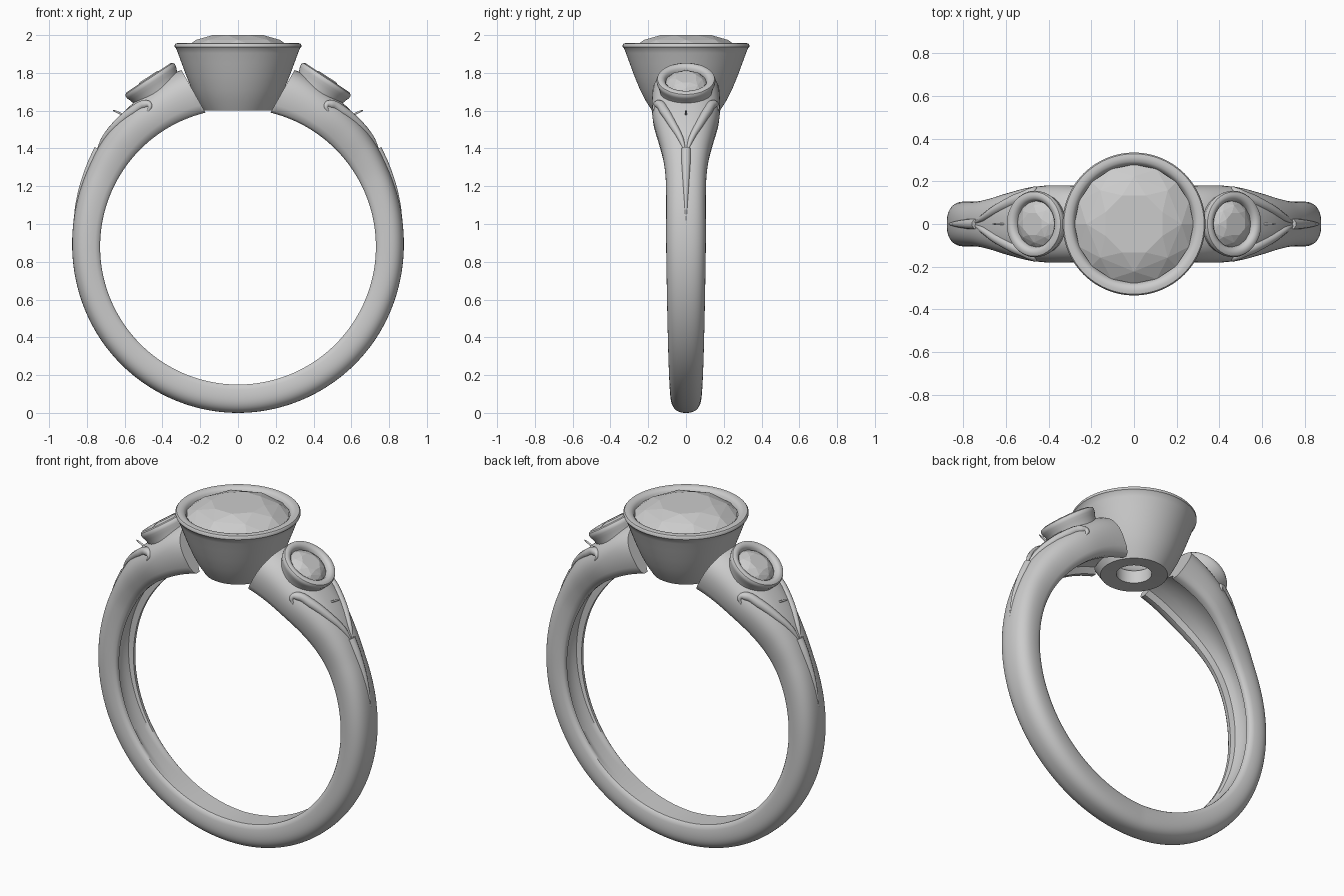
import bpy, bmesh
from math import sin, cos, pi, radians
from mathutils import Vector, Matrix

if "Cube" in bpy.data.objects:
    bpy.data.objects.remove(bpy.data.objects["Cube"])

CZ, RIN = 0.88, 0.73   # finger hole centre height and radius
# (degrees from the top, outer radius, half width)
KEYS = [(5, .985, .172), (20, .98, .180), (30, .955, .180), (36, .942, .172),
        (45, .925, .147), (54, .908, .122), (64, .893, .107), (90, .878, .105),
        (135, .878, .094), (180, .880, .080)]


def interp(phi, c):
    """Smooth interpolation of the shank keys."""
    def slope(i):
        a, b = KEYS[max(i - 1, 0)], KEYS[min(i + 1, len(KEYS) - 1)]
        return (b[c] - a[c]) / (b[0] - a[0])
    for i in range(len(KEYS) - 1):
        k0, k1 = KEYS[i], KEYS[i + 1]
        if phi <= k1[0]:
            h = k1[0] - k0[0]
            t = (phi - k0[0]) / h
            return ((2*t**3 - 3*t*t + 1) * k0[c] + (t**3 - 2*t*t + t) * h * slope(i)
                    + (3*t*t - 2*t**3) * k1[c] + (t**3 - t*t) * h * slope(i + 1))
    return KEYS[-1][c]


def place(phi, r, y):
    p = radians(phi)
    return Vector((r * sin(p), y, CZ + r * cos(p)))


def surf(phi, a, lift=0.0):
    """Point on the outer shank surface; a = degrees from its centre line."""
    h, w = interp(phi, 1) - RIN, interp(phi, 2)
    s, c = sin(radians(a)), cos(radians(a))
    e = 2 / 2.5
    y = w * abs(s) ** e * (1 if s >= 0 else -1)
    r = RIN + h * (.4 + .6 * max(c, 0) ** e)
    return place(phi, r + lift * c, y + lift * s)


def add(name, bm, matrix=Matrix(), smooth=True):
    bmesh.ops.recalc_face_normals(bm, faces=bm.faces[:])
    me = bpy.data.meshes.new(name)
    bm.to_mesh(me)
    bm.free()
    ob = bpy.data.objects.new(name, me)
    ob.matrix_world = matrix
    bpy.context.collection.objects.link(ob)
    if smooth:
        bpy.ops.object.select_all(action='DESELECT')
        ob.select_set(True)
        bpy.context.view_layer.objects.active = ob
        bpy.ops.object.shade_smooth_by_angle(angle=radians(38))
    return ob


def bridge(bm, rings, closed):
    n = len(rings[0])
    for i in range(len(rings) if closed else len(rings) - 1):
        a, b = rings[i], rings[(i + 1) % len(rings)]
        for j in range(n):
            k = (j + 1) % n
            bm.faces.new((a[j], a[k], b[k], b[j]))


def lathe(name, profile, matrix=Matrix(), n=72):
    bm = bmesh.new()
    rings = [[bm.verts.new((r * cos(2*pi*i/n), r * sin(2*pi*i/n), z)) for r, z in profile]
             for i in range(n)]
    bridge(bm, rings, True)
    return add(name, bm, matrix)


def gem(name, r, z_girdle, z_table, z_culet, matrix=Matrix()):
    """Faceted round stone as a convex hull of its corner rings."""
    bm = bmesh.new()
    h = z_table - z_girdle
    for n, rad, z, off in ((8, .52*r, z_table, 0), (8, .80*r, z_girdle + .62*h, .5),
                           (16, r, z_girdle, 0), (16, r, z_girdle - .08*r, 0)):
        for i in range(n):
            t = 2*pi*(i + off)/n + pi/8
            bm.verts.new((rad * cos(t), rad * sin(t), z))
    bm.verts.new((0, 0, z_culet))
    bmesh.ops.convex_hull(bm, input=bm.verts[:])
    bmesh.ops.dissolve_limit(bm, angle_limit=radians(1), verts=bm.verts[:], edges=bm.edges[:])
    add(name, bm, matrix, smooth=False)


def ridge(name, pts, radii, bevel):
    """Tapered raised wire along points."""
    cu = bpy.data.curves.new(name, 'CURVE')
    cu.dimensions = '3D'
    cu.bevel_depth, cu.bevel_resolution, cu.resolution_u = bevel, 3, 8
    cu.use_fill_caps = True
    sp = cu.splines.new('BEZIER')
    sp.bezier_points.add(len(pts) - 1)
    for bp, p, r in zip(sp.bezier_points, pts, radii):
        bp.co, bp.radius = p, r
        bp.handle_left_type = bp.handle_right_type = 'AUTO'
    bpy.context.collection.objects.link(bpy.data.objects.new(name, cu))


# Shank: lofted half with hollowed inside, trimmed against the cup, mirrored
bm = bmesh.new()
rings = []
N = 110
for i in range(N + 1):
    phi = 6 + 174 * i / N
    h, w = interp(phi, 1) - RIN, interp(phi, 2)
    t = min(max((150 - phi) / 90, 0), 1)
    d = .05 * t * t * (3 - 2 * t)
    ring = [surf(phi, -90 + 180 * j / 24) for j in range(25)]
    ring += [place(phi, RIN + q * h + g * d, y * w) for y, q, g in (
        (.97, .18, 0), (.90, .05, 0), (.80, 0, 0), (.64, 0, 0), (.56, 0, .7), (.3, 0, 1), (0, 0, 1.1),
        (-.3, 0, 1), (-.56, 0, .7), (-.64, 0, 0), (-.80, 0, 0), (-.90, .05, 0), (-.97, .18, 0))]
    rings.append([bm.verts.new(p) for p in ring])
bridge(bm, rings, False)
cut = bmesh.ops.bisect_plane(bm, geom=bm.verts[:] + bm.edges[:] + bm.faces[:],
                             plane_co=(.178, 0, 1.6), plane_no=(-.23, 0, .13), clear_outer=True)
bmesh.ops.holes_fill(bm, edges=[e for e in cut['geom_cut'] if isinstance(e, bmesh.types.BMEdge)])
for v in bm.verts:
    if abs(v.co.x) < 1e-4:
        v.co.x = 0
shank = add("shank", bm)
mod = shank.modifiers.new("mirror", 'MIRROR')
mod.merge_threshold = .0005

# Centre cup with rolled rim and open base, and its stone
lathe("centre_cup", [(.095, 1.605), (.18, 1.60), (.212, 1.65), (.243, 1.71), (.272, 1.78), (.298, 1.85),
                     (.318, 1.905), (.329, 1.932), (.335, 1.937), (.335, 1.948), (.329, 1.956),
                     (.312, 1.959), (.294, 1.955), (.281, 1.944), (.274, 1.92), (.20, 1.76),
                     (.095, 1.68)], n=96)
gem("centre_stone", .279, 1.932, 2.0, 1.68)

for sx, side in ((1, "right"), (-1, "left")):
    # Tilted side bezel and stone
    m = Matrix.Translation((sx * .472, 0, 1.772)) @ Matrix.Rotation(sx * radians(33.5), 4, 'Y')
    lathe(side + "_bezel", [(.125, -.17), (.138, -.08), (.147, -.045), (.154, -.028), (.156, -.014),
                            (.151, -.003), (.138, .003), (.122, 0), (.111, -.011), (.106, -.03),
                            (.100, -.17)], m)
    gem(side + "_stone", .108, -.026, .008, -.11, m)

    # Two hooked leaf ridges meeting at a point, and the long spike below
    def pt(phi, a, lift):
        p = surf(phi, a, lift)
        p.x *= sx
        return p
    for sy, where in ((1, "back"), (-1, "front")):
        ridge(f"{side}_{where}_leaf",
              [pt(p, sy * a, l) for p, a, l in ((34, 76, -.004), (32, 66, -.004), (33, 54, -.006),
               (38, 40, -.008), (45, 24, -.006), (51, 9, -.002), (56, 1, -.004))],
              [.15, .55, .9, 1, .85, .6, .2], .026)
    ridge(side + "_spike", [pt(p, 0, l) for p, l in ((55, -.008), (60, -.008), (68, -.006), (75, -.004), (81, -.002))],
          [1, .95, .65, .35, .1], .027)
    # Tiny bead-like pin between the leaves
    ridge(side + "_pin", [pt(41, 0, -.01), pt(42, 0, .03), pt(42.5, 0, .05)], [1, .9, .5], .006)
